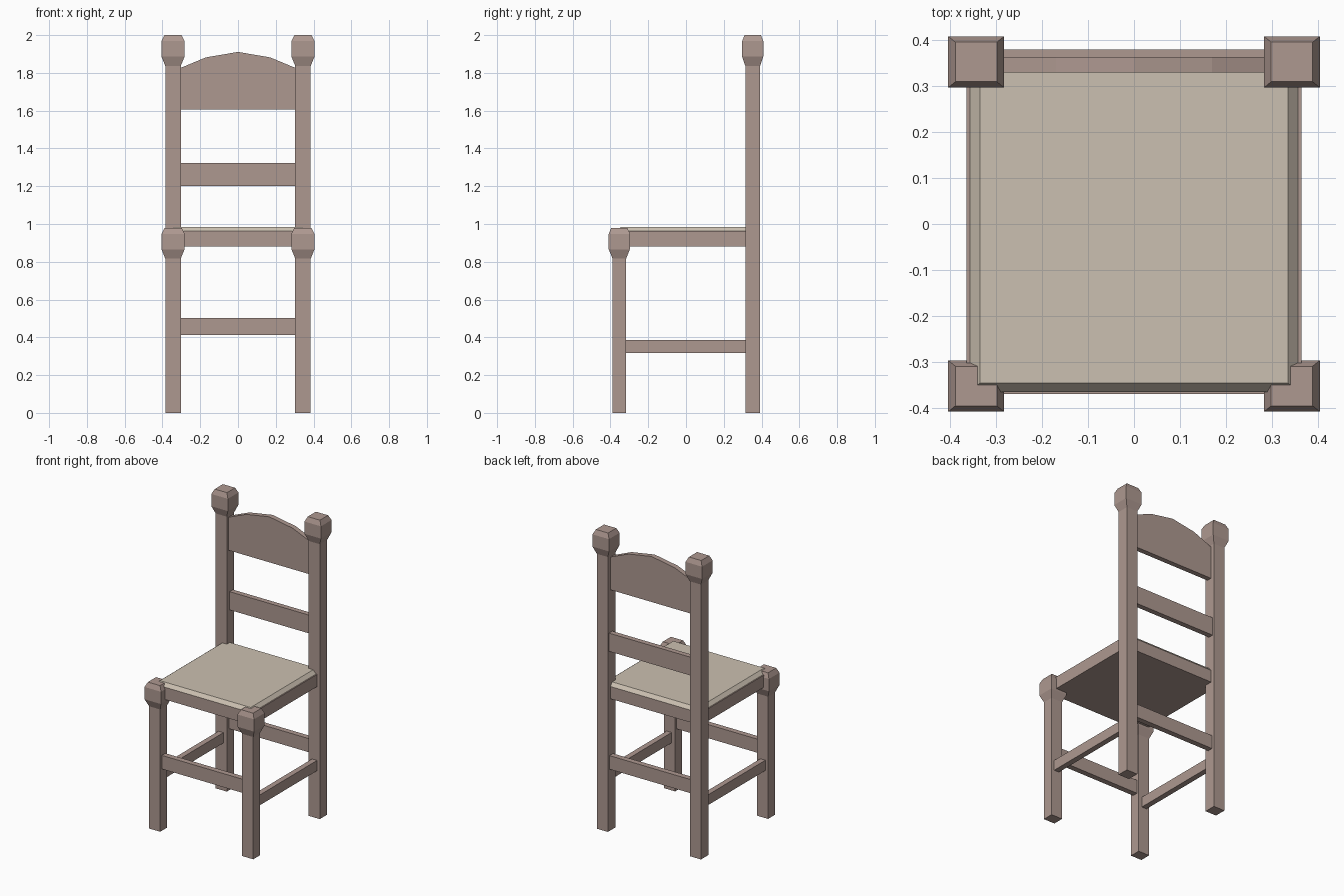
import bpy, bmesh

if "Cube" in bpy.data.objects:
    bpy.data.objects.remove(bpy.data.objects["Cube"])


def material(name, rgb):
    m = bpy.data.materials.new(name)
    m.diffuse_color = (*rgb, 1)
    m.use_nodes = True
    m.node_tree.nodes["Principled BSDF"].inputs["Base Color"].default_value = m.diffuse_color
    return m


wood = material("dusty brown wood", (0.42, 0.315, 0.28))
fabric = material("pale seat fabric", (0.60, 0.53, 0.44))


def finish(bm, name, mat):
    bmesh.ops.recalc_face_normals(bm, faces=bm.faces)
    me = bpy.data.meshes.new(name)
    bm.to_mesh(me)
    bm.free()
    me.materials.append(mat)
    ob = bpy.data.objects.new(name, me)
    bpy.context.collection.objects.link(ob)
    return ob


def loft(name, cx, cy, rings, mat):
    """Stack rectangular sections given as (z, half width x, half depth y)."""
    bm = bmesh.new()
    loops = [[bm.verts.new((cx + sx * hx, cy + sy * hy, z))
              for sx, sy in ((-1, -1), (1, -1), (1, 1), (-1, 1))]
             for z, hx, hy in rings]
    for a, b in zip(loops, loops[1:]):
        for i in range(4):
            j = (i + 1) % 4
            bm.faces.new((a[i], a[j], b[j], b[i]))
    bm.faces.new(loops[0])
    bm.faces.new(loops[-1])
    return finish(bm, name, mat)


def box(name, x0, x1, y0, y1, z0, z1):
    hx, hy = (x1 - x0) / 2, (y1 - y0) / 2
    return loft(name, (x0 + x1) / 2, (y0 + y1) / 2, [(z0, hx, hy), (z1, hx, hy)], wood)


def post(name, x, y, top, half_depth):
    """Square leg with a flared, chamfered cap."""
    loft(name, x, y, [(0, 0.041, half_depth), (top - 0.163, 0.041, half_depth),
                      (top - 0.114, 0.061, 0.056), (top - 0.032, 0.061, 0.056),
                      (top, 0.045, 0.043)], wood)


# Legs and side stretchers, mirrored left and right
for side, label in ((-1, "left"), (1, "right")):
    post("front_leg_" + label, side * 0.344, -0.353, 0.98, 0.036)
    post("back_post_" + label, side * 0.344, 0.353, 2.0, 0.039)
    xs = sorted((side * 0.328, side * 0.365))
    box("side_stretcher_" + label, *xs, -0.33, 0.33, 0.318, 0.387)

# Cross stretchers and middle back slat
box("front_stretcher", -0.31, 0.31, -0.37, -0.333, 0.412, 0.503)
box("back_stretcher", -0.31, 0.31, 0.337, 0.374, 0.412, 0.503)
box("middle_back_slat", -0.31, 0.31, 0.345, 0.38, 1.202, 1.324)

# Seat frame and bevelled seat pad
box("seat_frame", -0.365, 0.365, -0.366, 0.366, 0.88, 0.962)
loft("seat_pad", 0, 0, [(0.962, 0.357, 0.366), (0.985, 0.336, 0.346)], fabric)

# Arched top slat: front profile extruded in depth
profile = [(-0.305, 1.607), (0.305, 1.607), (0.305, 1.826), (0.17, 1.882),
           (0, 1.911), (-0.17, 1.882), (-0.305, 1.826)]
bm = bmesh.new()
face = bm.faces.new([bm.verts.new((x, 0.33, z)) for x, z in profile])
ext = bmesh.ops.extrude_face_region(bm, geom=[face], use_keep_orig=True)
bmesh.ops.translate(bm, vec=(0, 0.034, 0),
                    verts=[v for v in ext["geom"] if isinstance(v, bmesh.types.BMVert)])
finish(bm, "top_back_slat", wood)
